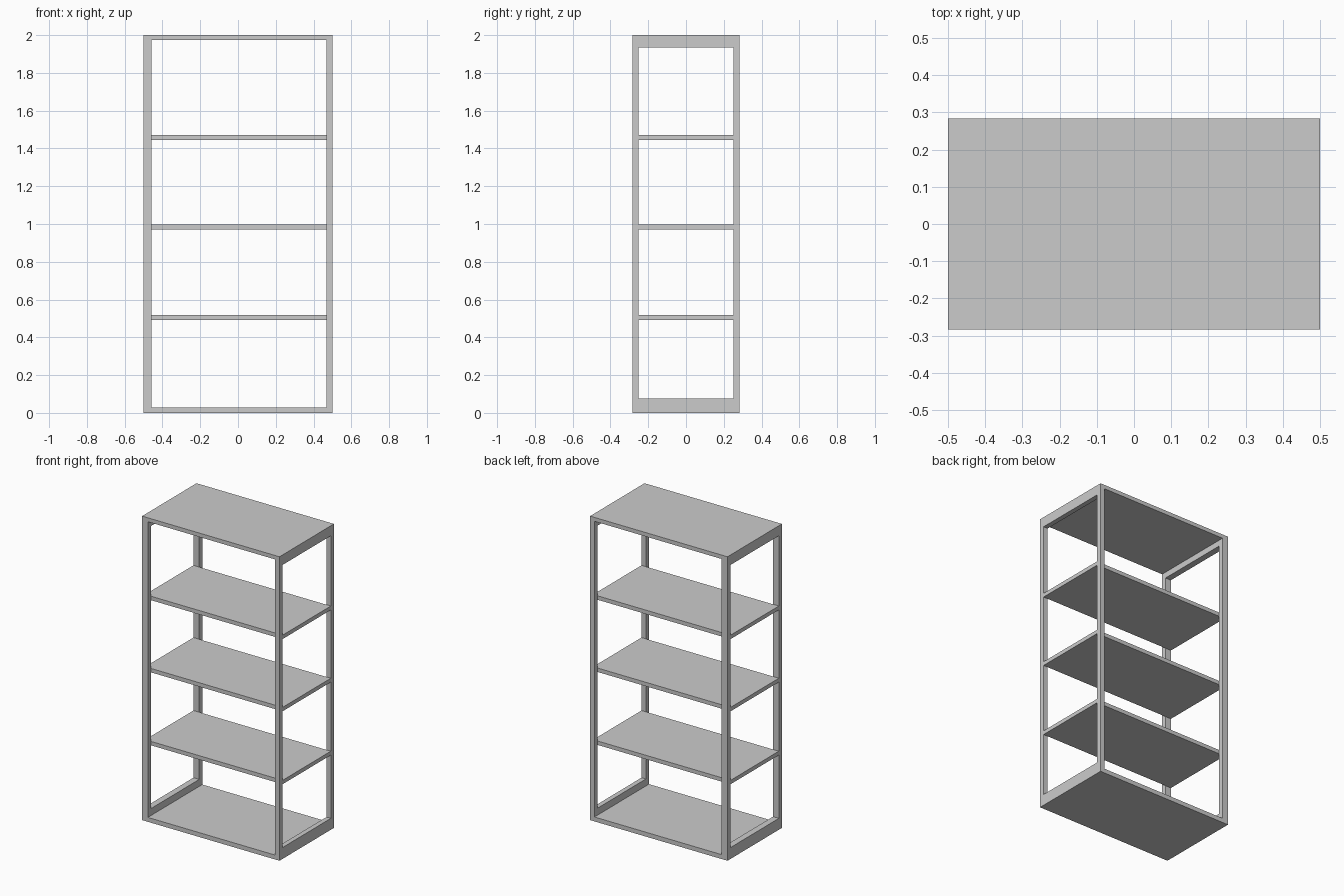
import bpy

if "Cube" in bpy.data.objects:
    bpy.data.objects.remove(bpy.data.objects["Cube"])

W, D, H = 0.5, 0.283, 2.0      # half width, half depth, height
POST_D = 0.032                 # post size along y
BOARD = 0.026                  # board thickness
BASE = 0.029                   # bottom board thickness


def box(name, x, y, z):
    """Axis-aligned box from (min, max) ranges."""
    bpy.ops.mesh.primitive_cube_add(
        size=1, location=[(a + b) / 2 for a, b in (x, y, z)])
    ob = bpy.context.object
    ob.name = name
    ob.scale = [b - a for a, b in (x, y, z)]
    bpy.ops.object.transform_apply(location=False, rotation=False, scale=True)
    return ob


inner = D - POST_D
top = H - BOARD

# side frames: the left one is a little wider and stands on the base board,
# the right one reaches the floor
for side, x, z0 in (("left", (-W, -W + 0.042), BASE),
                    ("right", (W - 0.032, W), 0.0)):
    box(side + "_front_post", x, (-D, -inner), (z0, top))
    box(side + "_back_post", x, (inner, D), (z0, top))
    box(side + "_bottom_rail", x, (-inner, inner), (z0, 0.075))
    box(side + "_top_rail", x, (-inner, inner), (1.934, top))

# full-depth boards closing the top and bottom
box("top_board", (-W, W), (-D, D), (top, H))
box("base_board", (-W, W - 0.032), (-D, D), (0.0, BASE))

# shelves run full width between the front and back posts
for i, z in enumerate((0.517, 0.997, 1.472)):
    box(f"shelf_{i + 1}", (-W, W), (-inner, inner), (z - BOARD, z))
